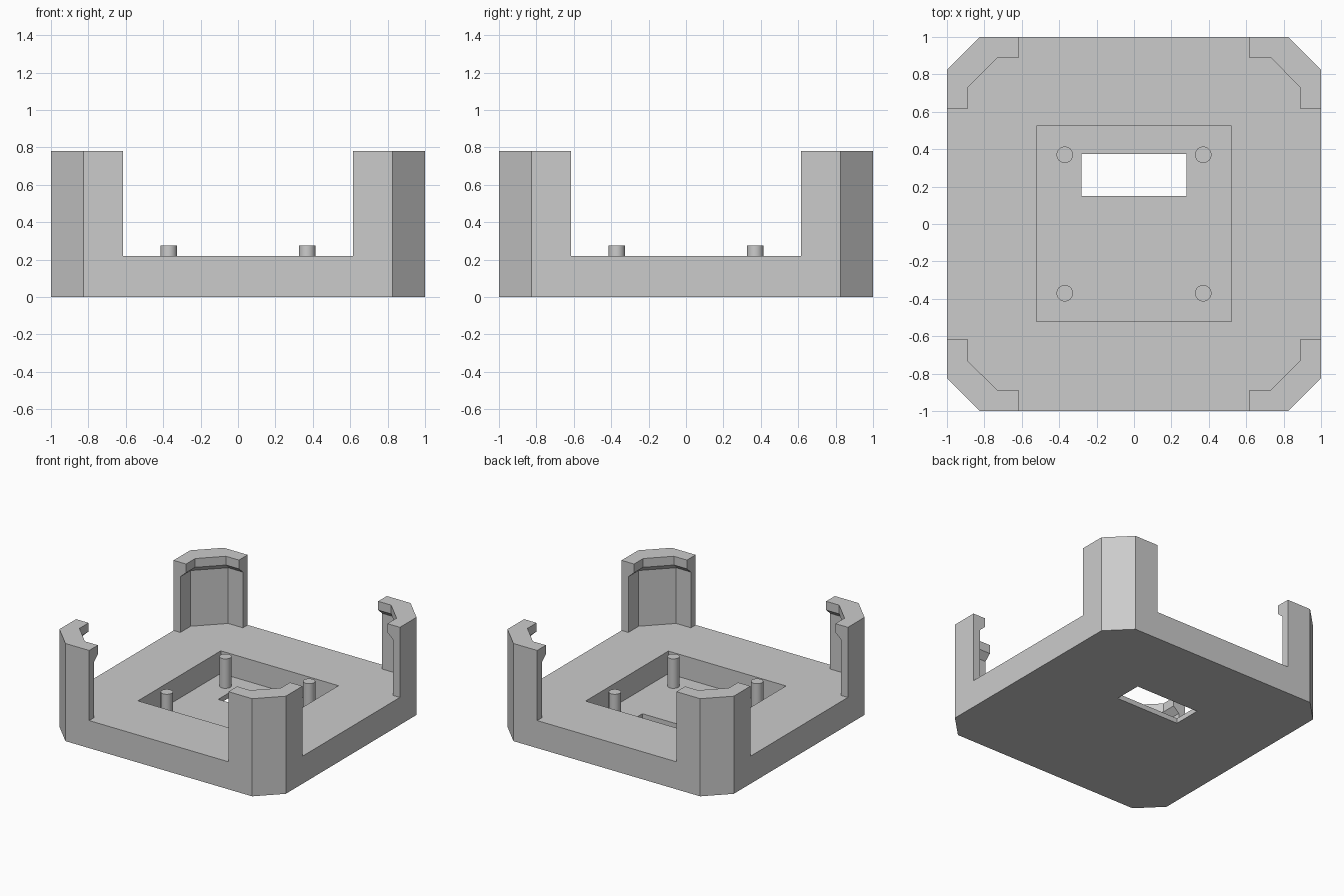
import bpy, bmesh, math

if "Cube" in bpy.data.objects:
    bpy.data.objects.remove(bpy.data.objects["Cube"])

grey = bpy.data.materials.new("plain grey")
grey.use_nodes = True
colour = (0.6, 0.6, 0.6, 1)
grey.diffuse_color = colour
grey.node_tree.nodes["Principled BSDF"].inputs["Base Color"].default_value = colour

BASE_TOP, POST_TOP, FLOOR = 0.22, 0.78, 0.04
CHAMFER = 0.825   # where the corner cut begins
ARM = 0.615       # where each post arm ends


def loft(name, rings):
    """Closed solid through (outline, z) rings with equal point counts."""
    bm = bmesh.new()
    loops = [[bm.verts.new((x, y, z)) for x, y in pts] for pts, z in rings]
    for low, high in zip(loops, loops[1:]):
        for i in range(len(low)):
            j = (i + 1) % len(low)
            bm.faces.new((low[i], low[j], high[j], high[i]))
    bm.faces.new(loops[0][::-1])
    bm.faces.new(loops[-1])
    bmesh.ops.recalc_face_normals(bm, faces=bm.faces)
    mesh = bpy.data.meshes.new(name)
    bm.to_mesh(mesh)
    bm.free()
    mesh.materials.append(grey)
    obj = bpy.data.objects.new(name, mesh)
    bpy.context.collection.objects.link(obj)
    return obj


def box(name, x0, x1, y0, y1, z0, z1):
    outline = [(x0, y0), (x1, y0), (x1, y1), (x0, y1)]
    return loft(name, [(outline, z0), (outline, z1)])


def combine(target, tool, operation):
    """Apply a boolean and discard the tool object."""
    mod = target.modifiers.new(operation, 'BOOLEAN')
    mod.operation, mod.solver, mod.object = operation, 'EXACT', tool
    bpy.context.view_layer.objects.active = target
    bpy.ops.object.modifier_apply(modifier=mod.name)
    bpy.data.objects.remove(tool)


def post_outline(inner, bend):
    """Corner bracket section: chamfered outside, bent inside."""
    return [(1, ARM), (1, CHAMFER), (CHAMFER, 1), (ARM, 1),
            (ARM, inner), (bend, inner), (inner, bend), (inner, ARM)]


# Chamfered tray with a square pocket and a slot through its floor
c = CHAMFER
octagon = [(1, -c), (1, c), (c, 1), (-c, 1), (-1, c), (-1, -c), (-c, -1), (c, -1)]
tray = loft("tray", [(octagon, 0), (octagon, BASE_TOP)])
combine(tray, box("pocket", -0.52, 0.52, -0.52, 0.525, FLOOR, 0.5), 'DIFFERENCE')
combine(tray, box("slot", -0.28, 0.28, 0.15, 0.375, -0.1, 0.1), 'DIFFERENCE')

# Corner posts with an overhanging clip lip at the top
wall, lip = post_outline(0.94, 0.745), post_outline(0.89, 0.73)
for sx in (-1, 1):
    for sy in (-1, 1):
        rings = [(wall, BASE_TOP), (wall, 0.665), (lip, 0.71), (lip, POST_TOP)]
        rings = [([(x * sx, y * sy) for x, y in pts], z) for pts, z in rings]
        combine(tray, loft("corner_post", rings), 'UNION')

# Merge flat faces left split by the joins
bm = bmesh.new()
bm.from_mesh(tray.data)
bmesh.ops.remove_doubles(bm, verts=bm.verts, dist=0.0001)
bmesh.ops.dissolve_limit(bm, angle_limit=0.01, verts=bm.verts, edges=bm.edges)
bm.to_mesh(tray.data)
bm.free()

# Four round locating pegs standing on the pocket floor
PEG_TOP = 0.275
for sx, side in ((-1, "right"), (1, "left")):
    for sy, end in ((-1, "front"), (1, "back")):
        bpy.ops.mesh.primitive_cylinder_add(
            vertices=32, radius=0.044, depth=PEG_TOP - FLOOR,
            location=(0.37 * sx, 0.37 * sy, (PEG_TOP + FLOOR) / 2))
        peg = bpy.context.object
        peg.name = f"{end}_{side}_peg"
        peg.data.materials.append(grey)
        bpy.ops.object.shade_smooth_by_angle(angle=math.radians(30))
